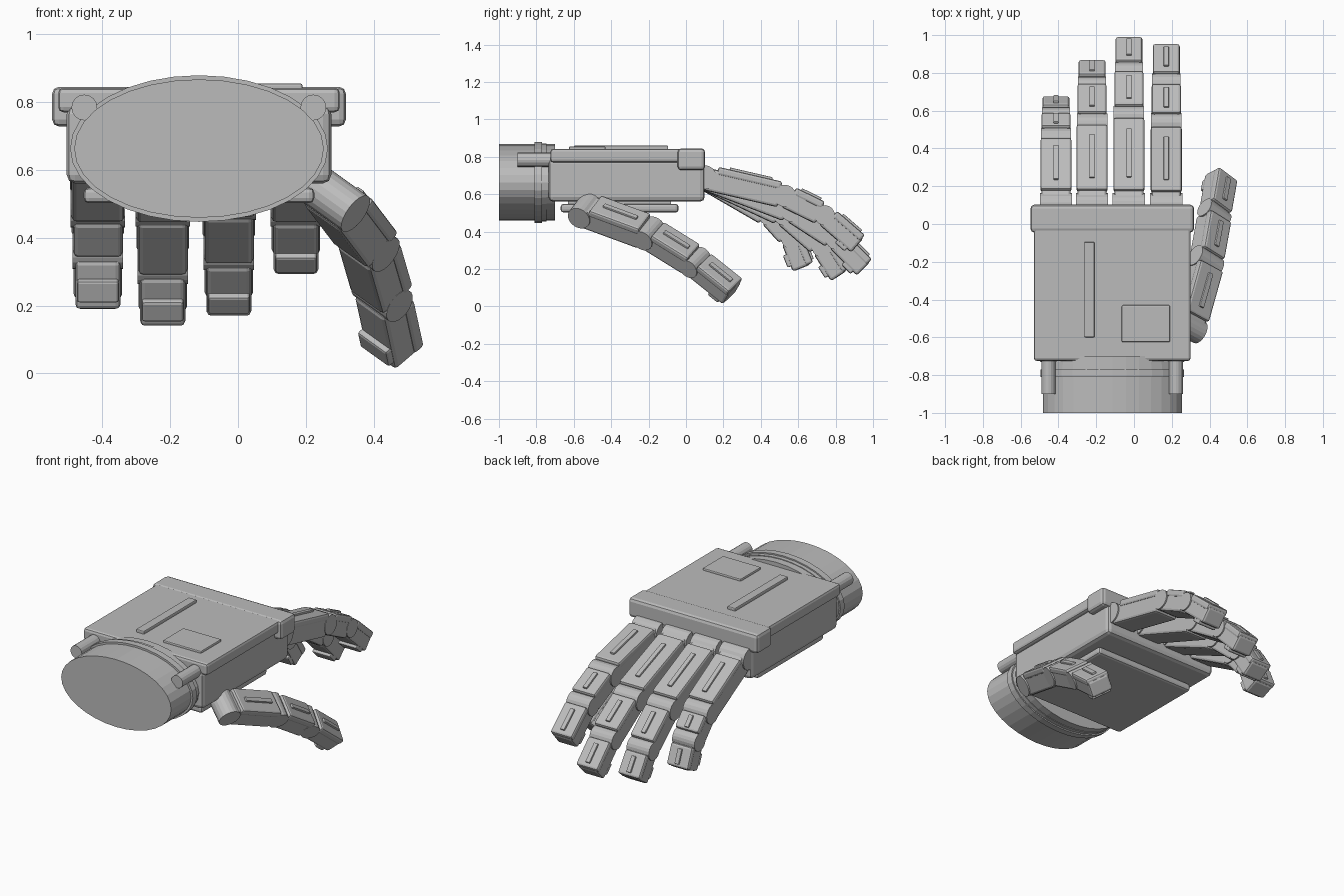
import bpy
import bmesh
from math import radians, sin, cos
from mathutils import Matrix, Vector

if "Cube" in bpy.data.objects:
    bpy.data.objects.remove(bpy.data.objects["Cube"])

GREY = (0.5, 0.5, 0.5, 1)
metal = bpy.data.materials.new("light_grey")
metal.use_nodes = True
metal.diffuse_color = GREY
metal.node_tree.nodes["Principled BSDF"].inputs["Base Color"].default_value = GREY


def finish(name, bm, matrix, bevel=0.0):
    mesh = bpy.data.meshes.new(name)
    bm.to_mesh(mesh)
    bm.free()
    mesh.materials.append(metal)
    ob = bpy.data.objects.new(name, mesh)
    ob.matrix_world = matrix
    bpy.context.collection.objects.link(ob)
    if bevel:
        mod = ob.modifiers.new("bevel", "BEVEL")
        mod.width = bevel
        mod.segments = 2
    return ob


def box(name, x, y, z, bevel=0.01, frame=Matrix()):
    """Bevelled box given by its (low, high) range on each axis of a frame."""
    bm = bmesh.new()
    bmesh.ops.create_cube(bm, size=1)
    for v in bm.verts:
        v.co = [r[0] if c < 0 else r[1] for c, r in zip(v.co, (x, y, z))]
    return finish(name, bm, frame, bevel)


def tube(name, centre, rx, rz, low, high, axis="Y", frame=Matrix(), sides=32):
    """Elliptical cylinder along y, or round cylinder along x."""
    bm = bmesh.new()
    bmesh.ops.create_cone(bm, cap_ends=True, segments=sides, radius1=1, radius2=1, depth=1)
    turn = Matrix.Rotation(radians(90), 4, "X" if axis == "Y" else "Y")
    size = (rx, high - low, rz) if axis == "Y" else (high - low, rx, rz)
    mid = (low + high) / 2
    move = Vector((centre[0], mid, centre[1])) if axis == "Y" else Vector((mid, centre[0], centre[1]))
    bm.transform(Matrix.Translation(move) @ Matrix.Diagonal((*size, 1)) @ turn)
    return finish(name, bm, frame)


def around(c, half):
    return (c - half, c + half)


# Wrist and its collars
CX = -0.115
WRIST = (CX, 0.663)
tube("wrist", WRIST, 0.368, 0.204, -1.0, -0.7)
tube("wrist_collar", WRIST, 0.38, 0.216, -0.81, -0.77)
tube("wrist_inner_collar", WRIST, 0.372, 0.208, -0.77, -0.745)

# Palm, back plate, knuckle bar and palm pad
box("palm", around(CX, 0.39), (-0.735, 0.1), (0.56, 0.79), 0.025)
box("back_plate", around(CX, 0.415), (-0.725, -0.02), (0.77, 0.842), 0.015)
box("knuckle_bar", around(CX, 0.433), (-0.045, 0.102), (0.728, 0.845), 0.02)
box("palm_pad", around(CX, 0.34), (-0.67, -0.04), (0.502, 0.548), 0.015)
box("palm_pad_mount", around(CX, 0.3), (-0.63, -0.08), (0.54, 0.57), 0)
box("back_rib", around(-0.236, 0.027), (-0.6, -0.095), (0.83, 0.86), 0.006)
box("back_hatch", (-0.065, 0.19), (-0.625, -0.43), (0.83, 0.855), 0.006)

# Wrist pistons
for side, px in (("right", -0.453), ("left", 0.222)):
    tube(side + "_piston", (px, 0.784), 0.038, 0.038, -0.9, -0.7, sides=16)


def digit(name, joints, up, widths, lead):
    """Chain of armoured segments, each with a hinge, shell, plate and rib."""
    for i, (a, b) in enumerate(zip(joints, joints[1:])):
        fwd = (b - a).normalized()
        right = fwd.cross(up).normalized()
        top = right.cross(fwd)
        frame = Matrix((right, fwd, top)).transposed().to_4x4()
        frame.translation = a
        length = (b - a).length
        half = widths[i] / 2
        last = i == len(joints) - 2
        thick = 0.068 - 0.005 * i
        start = lead if i == 0 else 0.035
        end = length if last else length - 0.025
        part = f"{name}_{i + 1}"
        tube(part + "_hinge", (0, 0), thick - 0.004, thick - 0.004, -half - 0.003, half + 0.003, "X", frame, 20)
        box(part + "_shell", around(0, half - 0.005), (0.01, end), (-thick, thick - 0.015), 0.014, frame)
        box(part + "_plate", around(0, half), (start, end - 0.005), (thick - 0.04, thick + 0.003), 0.012, frame)
        span = end - start
        box(part + "_rib", around(0, 0.014), (start + span * 0.17, end - span * 0.17),
            (thick - 0.01, thick + 0.014), 0.004, frame)
        if last:
            box(name + "_tip_pad", around(0, half - 0.01), (end - 0.1, end - 0.03),
                (-thick - 0.018, -thick + 0.02), 0.008, frame)


# Four fingers: x position, segment lengths, downward angles
FINGERS = {
    "little_finger": (-0.413, (0.402, 0.171, 0.167), (30, 48, 68)),
    "ring_finger": (-0.222, (0.47, 0.265, 0.18), (25, 41, 57)),
    "middle_finger": (-0.027, (0.5, 0.28, 0.216), (21, 33, 45)),
    "index_finger": (0.171, (0.44, 0.237, 0.237), (13, 26, 41)),
}
for name, (x, lengths, angles) in FINGERS.items():
    joints = [Vector((x, 0.1, 0.69))]
    for length, angle in zip(lengths, angles):
        t = radians(angle)
        joints.append(joints[-1] + length * Vector((0, cos(t), -sin(t))))
    digit(name, joints, Vector((0, 0, 1)), (0.165, 0.155, 0.143), 0.06)

# Thumb, rolled outwards
thumb = [Vector(p) for p in ((0.285, -0.54, 0.515), (0.38, -0.2, 0.39),
                             (0.425, 0.05, 0.235), (0.46, 0.25, 0.075))]
digit("thumb", thumb, Vector((0.58, 0, 0.81)), (0.16, 0.15, 0.143), 0.05)
